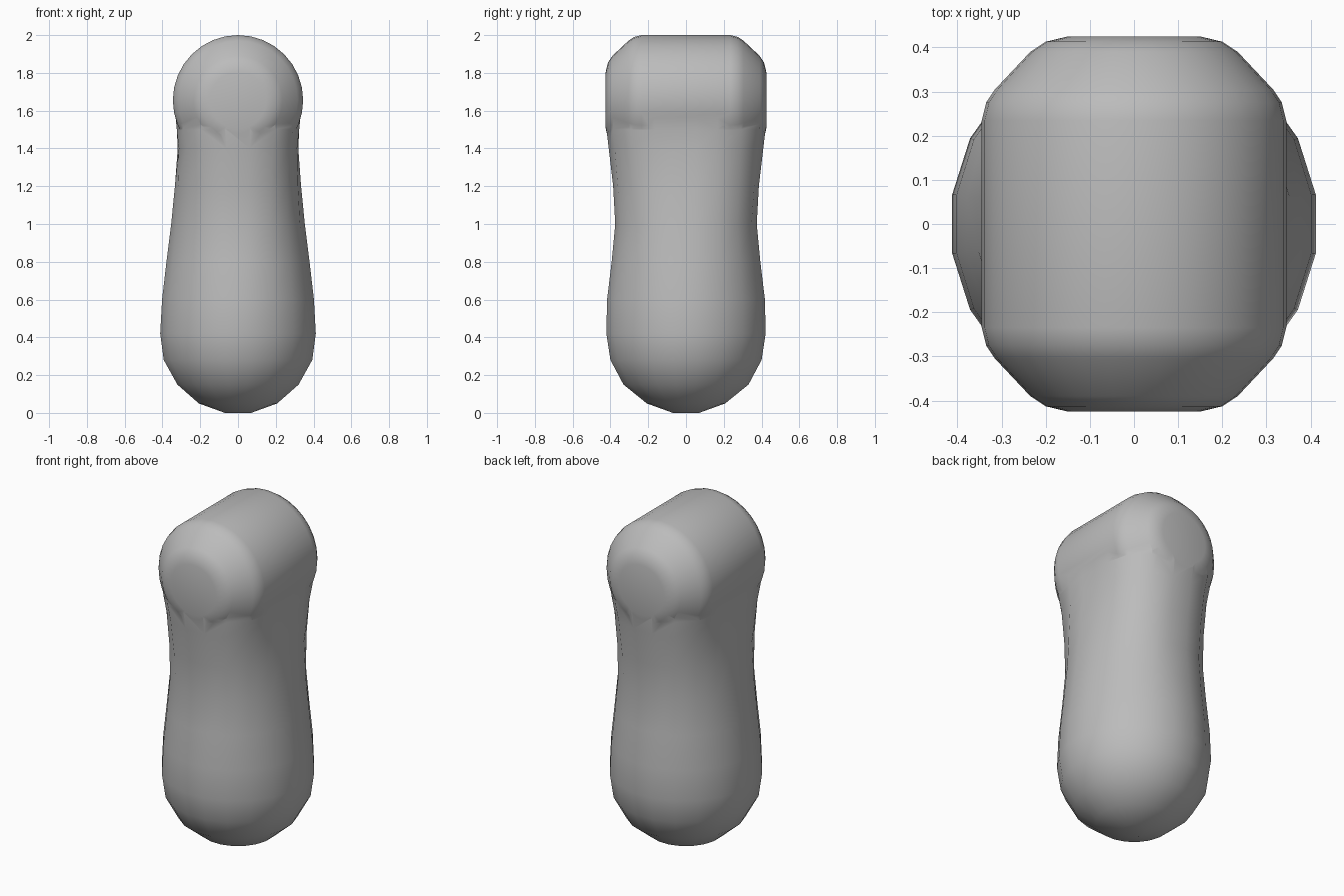
import bpy, bmesh
from math import sin, cos, pi

cube = bpy.data.objects.get("Cube")
if cube:
    bpy.data.objects.remove(cube)

grey = bpy.data.materials.new("plain_grey")
grey.use_nodes = True
colour = (0.5, 0.5, 0.5, 1)
grey.diffuse_color = colour
grey.node_tree.nodes["Principled BSDF"].inputs["Base Color"].default_value = colour


def loft(name, rings):
    """Skin a stack of equal rings and cap both ends."""
    bm = bmesh.new()
    loops = [[bm.verts.new(p) for p in ring] for ring in rings]
    n = len(loops[0])
    for a, b in zip(loops, loops[1:]):
        for i in range(n):
            j = (i + 1) % n
            bm.faces.new((a[i], a[j], b[j], b[i]))
    bm.faces.new(loops[0][::-1])
    bm.faces.new(loops[-1])
    bmesh.ops.recalc_face_normals(bm, faces=bm.faces)
    mesh = bpy.data.meshes.new(name)
    bm.to_mesh(mesh)
    bm.free()
    mesh.materials.append(grey)
    obj = bpy.data.objects.new(name, mesh)
    bpy.context.collection.objects.link(obj)
    return obj


def body_ring(z, rx, ry, blend, sides=20):
    """Ellipse that blends into a chamfered rectangle towards the head."""
    ring = []
    for i in range(sides):
        a = 2 * pi * (i + 0.5) / sides
        c, s = cos(a), sin(a)
        r = 1 / max(abs(c) / rx, abs(s) / ry, (abs(c) + abs(s)) / (0.785 * (rx + ry)))
        x = c * (rx * (1 - blend) + r * blend)
        y = s * (ry * (1 - blend) + r * blend)
        ring.append((x, y, z))
    return ring


# Body: rounded foot, slight waist, chamfered neck (z, half width, half depth, blend)
BODY = [
    (0, 0.07, 0.07, 0), (0.05, 0.21, 0.21, 0), (0.15, 0.325, 0.335, 0),
    (0.28, 0.398, 0.405, 0), (0.42, 0.417, 0.427, 0), (0.6, 0.407, 0.423, 0),
    (0.8, 0.383, 0.398, 0.1), (1.0, 0.357, 0.378, 0.25), (1.2, 0.336, 0.388, 0.5),
    (1.4, 0.32, 0.41, 0.8), (1.5, 0.324, 0.421, 1), (1.58, 0.332, 0.423, 1),
    (1.66, 0.336, 0.415, 1), (1.72, 0.25, 0.3, 1),
]
body = loft("body", [body_ring(*row) for row in BODY])

# Head: cylinder lying front to back with softly chamfered ends
half = [(0.425, 0.15), (0.413, 0.2), (0.39, 0.235), (0.305, 0.315), (0.275, 0.335), (0.235, 0.345)]
profile = [(-y, r) for y, r in half] + [(y, r) for y, r in reversed(half)]
STEPS = 32
head = loft("head", [
    [(r * cos(2 * pi * i / STEPS), y, 1.655 + r * sin(2 * pi * i / STEPS)) for i in range(STEPS)]
    for y, r in profile])

# Join head and body into one skin
union = body.modifiers.new("join_head", "BOOLEAN")
union.operation = "UNION"
union.solver = "EXACT"
union.object = head
bpy.ops.object.select_all(action="DESELECT")
body.select_set(True)
bpy.context.view_layer.objects.active = body
bpy.ops.object.modifier_apply(modifier=union.name)
bpy.data.objects.remove(head)
bpy.ops.object.shade_smooth_by_angle(angle=pi / 3)
